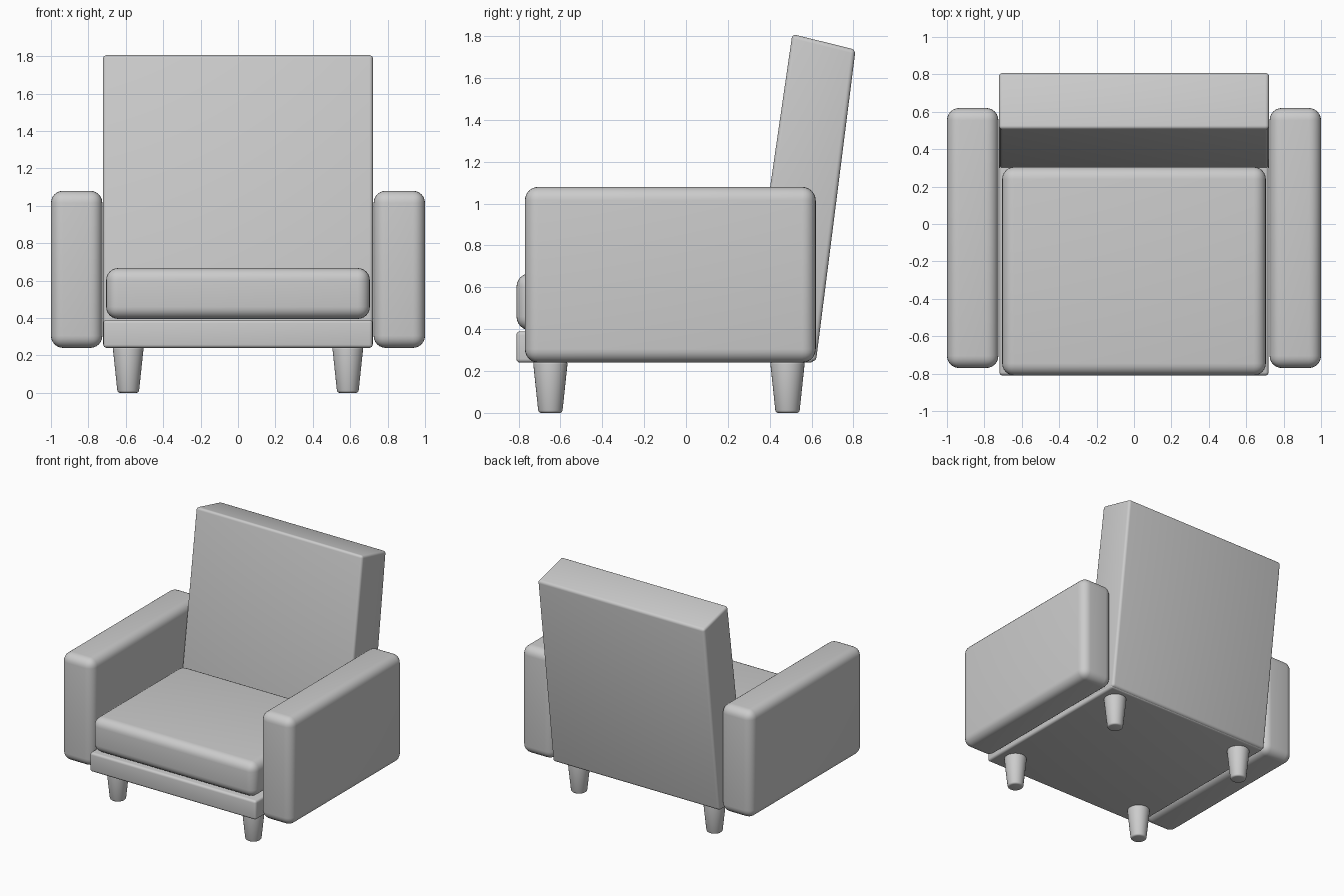
import bpy, bmesh

if "Cube" in bpy.data.objects:
    bpy.data.objects.remove(bpy.data.objects["Cube"])


def finish(name, bm, bevel, segments):
    bmesh.ops.recalc_face_normals(bm, faces=bm.faces)
    mesh = bpy.data.meshes.new(name)
    bm.to_mesh(mesh)
    bm.free()
    obj = bpy.data.objects.new(name, mesh)
    bpy.context.collection.objects.link(obj)
    mod = obj.modifiers.new("Rounded edges", "BEVEL")
    mod.width = bevel
    mod.segments = segments
    mod.limit_method = "ANGLE"
    mod.angle_limit = 0.7
    bpy.ops.object.select_all(action="DESELECT")
    obj.select_set(True)
    bpy.context.view_layer.objects.active = obj
    bpy.ops.object.modifier_apply(modifier=mod.name)
    bpy.ops.object.shade_smooth_by_angle(angle=0.6)
    return obj


def slab(name, x0, x1, profile, bevel, segments=4):
    """Extrude a (y, z) side profile from x0 to x1 and round its edges."""
    bm = bmesh.new()
    face = bm.faces.new([bm.verts.new((x0, y, z)) for y, z in profile])
    ext = bmesh.ops.extrude_face_region(bm, geom=[face])
    verts = [g for g in ext["geom"] if isinstance(g, bmesh.types.BMVert)]
    bmesh.ops.translate(bm, verts=verts, vec=(x1 - x0, 0, 0))
    return finish(name, bm, bevel, segments)


def rect(y0, y1, z0, z1):
    return [(y0, z0), (y1, z0), (y1, z1), (y0, z1)]


def leg(name, x, y):
    bm = bmesh.new()
    bmesh.ops.create_cone(bm, cap_ends=True, segments=32,
                          radius1=0.057, radius2=0.083, depth=0.245)
    bmesh.ops.translate(bm, verts=bm.verts, vec=(x, y, 0.1225))
    return finish(name, bm, 0.012, 3)


# Seat frame and cushion
slab("seat_base", -0.72, 0.72, rect(-0.81, 0.61, 0.24, 0.39), 0.018)
slab("seat_cushion", -0.705, 0.705, rect(-0.81, 0.305, 0.395, 0.667), 0.065, 6)

# Reclined backrest
slab("backrest", -0.722, 0.722,
     [(0.283, 0.26), (0.621, 0.245), (0.81, 1.735), (0.508, 1.81)], 0.02)

# Armrests and tapered legs, mirrored left and right
for side, s in (("left", -1), ("right", 1)):
    x0, x1 = sorted((0.725 * s, 1.0 * s))
    slab(side + "_armrest", x0, x1, rect(-0.77, 0.62, 0.24, 1.08), 0.065, 6)
    leg(side + "_front_leg", 0.587 * s, -0.648)
    leg(side + "_back_leg", 0.587 * s, 0.485)
